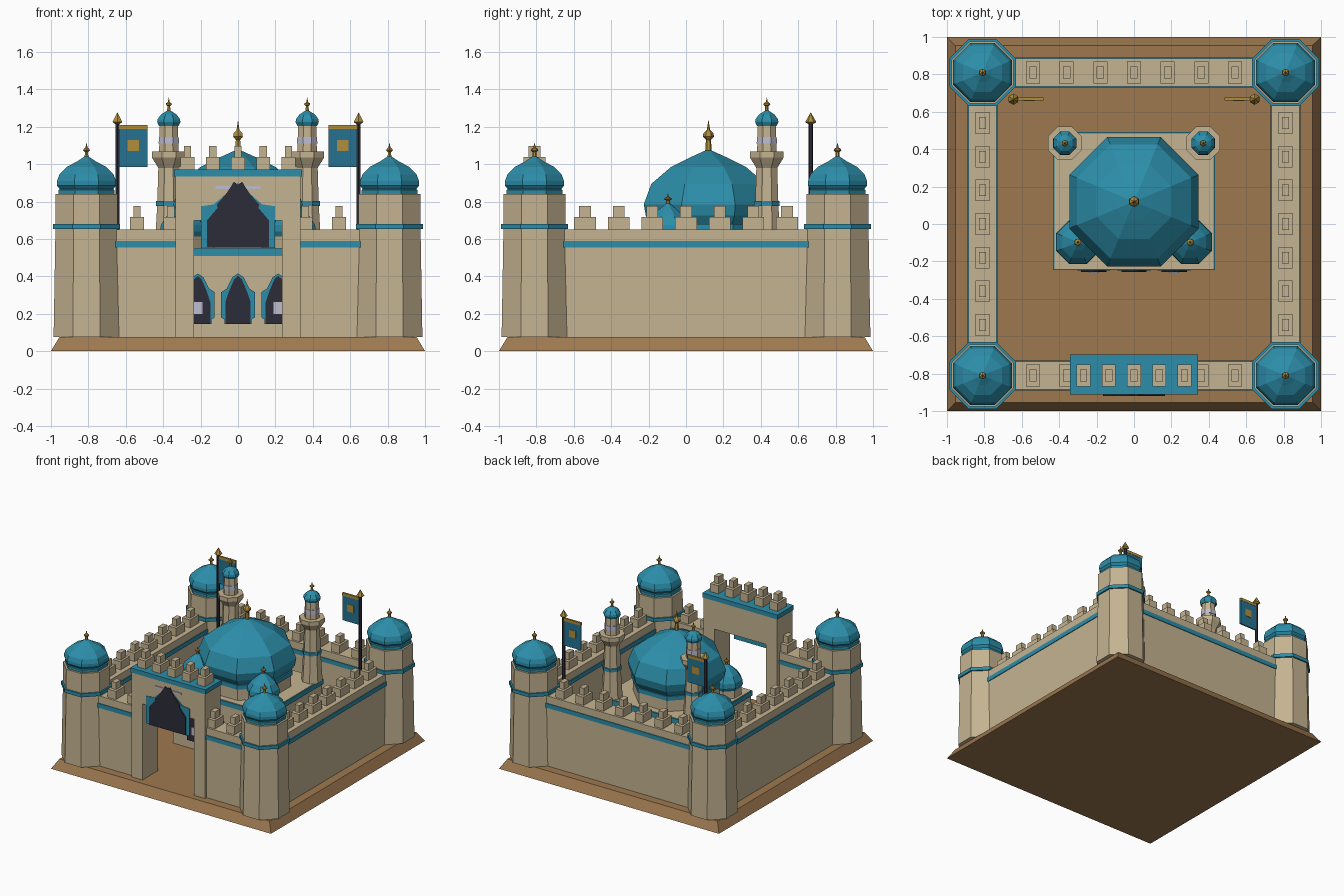
import bpy, bmesh, math

cube = bpy.data.objects.get("Cube")
if cube:
    bpy.data.objects.remove(cube, do_unlink=True)


def material(name, r, g, b):
    m = bpy.data.materials.new(name)
    m.use_nodes = True
    m.diffuse_color = (r, g, b, 1)
    bsdf = next(n for n in m.node_tree.nodes if n.type == 'BSDF_PRINCIPLED')
    bsdf.inputs["Base Color"].default_value = (r, g, b, 1)
    return m


STONE = material("sandstone", 0.56, 0.455, 0.285)
EARTH = material("brown_earth", 0.34, 0.19, 0.08)
TEAL = material("teal_tile", 0.025, 0.27, 0.40)
BANNER = material("banner_blue", 0.018, 0.17, 0.28)
DARK = material("dark_opening", 0.025, 0.025, 0.04)
GOLD = material("gold", 0.43, 0.27, 0.045)
PALE = material("pale_lilac", 0.51, 0.51, 0.65)


def finish(bm, name, mat):
    bmesh.ops.recalc_face_normals(bm, faces=bm.faces)
    me = bpy.data.meshes.new(name)
    bm.to_mesh(me)
    bm.free()
    me.materials.append(mat)
    ob = bpy.data.objects.new(name, me)
    bpy.context.collection.objects.link(ob)
    return ob


def box(name, mat, x, y, z):
    """Box from (low, high) ranges."""
    bm = bmesh.new()
    bmesh.ops.create_cube(bm, size=1)
    for v in bm.verts:
        v.co = [r[0] if c < 0 else r[1] for c, r in zip(v.co, (x, y, z))]
    return finish(bm, name, mat)


def lathe(name, mat, x, y, profile, sides=8):
    """Faceted solid of revolution; radii are measured to the flats."""
    bm = bmesh.new()
    k = 1 / math.cos(math.pi / sides)
    rings = []
    for r, z in profile:
        ring = []
        for i in range(sides):
            a = math.tau * (i + 0.5) / sides
            ring.append(bm.verts.new((x + k * r * math.cos(a), y + k * r * math.sin(a), z)))
        rings.append(ring)
    for lo, hi in zip(rings, rings[1:]):
        for i in range(sides):
            j = (i + 1) % sides
            bm.faces.new((lo[i], lo[j], hi[j], hi[i]))
    bm.faces.new(rings[0])
    bm.faces.new(rings[-1])
    bmesh.ops.remove_doubles(bm, verts=bm.verts, dist=0.0001)
    return finish(bm, name, mat)


def plate(name, mat, half, cx, y, thick):
    """Symmetric upright plate from the (x, z) points of its right half."""
    pts = half + [(-px, pz) for px, pz in reversed(half) if px > 0]
    bm = bmesh.new()
    face = bm.faces.new([bm.verts.new((cx + px, y, pz)) for px, pz in pts])
    out = bmesh.ops.extrude_face_region(bm, geom=[face])
    for v in out["geom"]:
        if isinstance(v, bmesh.types.BMVert):
            v.co.y -= thick
    return finish(bm, name, mat)


def finial(name, x, y, z, h, r):
    shape = [(0.6, 0), (0.45, 0.4), (1, 0.5), (0.9, 0.6), (0.3, 0.7), (0.02, 1)]
    lathe(name, GOLD, x, y, [(r * a, z + h * b) for a, b in shape], 6)


def merlon(name, x, y, z):
    box(name + "_lower", STONE, (x - .037, x + .037), (y - .058, y + .058), (z, z + .067))
    box(name + "_upper", STONE, (x - .02, x + .02), (y - .031, y + .031), (z + .067, z + .125))


# Ground slab with sloping edges
lathe("ground_slab", EARTH, 0, 0, [(1, 0), (0.955, 0.075)], 4)

G = 0.075   # courtyard level
W = 0.81    # wall centre line
SIDES = ((-1, "right"), (1, "left"))


def wall(name, x, y):
    box(name, STONE, x, y, (G, 0.65))
    e = 0.006
    box(name + "_band", TEAL, (x[0] - e, x[1] + e), (y[0] - e, y[1] + e), (0.555, 0.59))


# Curtain walls
wall("back_wall", (-.68, .68), (W - .075, W + .075))
for s, side in SIDES:
    wall(side + "_wall", sorted((s * W - .075, s * W + .075)), (-.68, .68))
    wall(side + "_front_wall", sorted((s * .3, s * .68)), (-W - .075, -W + .075))
for i in range(-3, 4):
    p = i * 0.18
    merlon("back_merlon", p, W, 0.65)
    for s, side in SIDES:
        merlon(side + "_merlon", s * W, p, 0.65)
    if abs(i) > 1:
        merlon("front_merlon", p, -W, 0.65)

# Corner towers
for s, side in SIDES:
    for t, end in ((-1, "front"), (1, "back")):
        n = f"{end}_{side}_tower"
        x, y = s * W, t * W
        lathe(n, STONE, x, y, [(.176, G), (.166, .655), (.165, .84)])
        lathe(n + "_band", TEAL, x, y, [(.178, .652), (.178, .68)])
        lathe(n + "_drum", TEAL, x, y, [(.15, .838), (.15, .862), (.143, .866)])
        lathe(n + "_dome", TEAL, x, y, [(.14, .862), (.157, .885), (.157, .91), (.145, .945),
                                        (.105, .985), (.05, 1.015), (.012, 1.04)])
        finial(n + "_finial", x, y, 1.03, 0.085, 0.018)

# Gatehouse
GY = (-0.905, -0.705)
for s, side in SIDES:
    box(side + "_gate_pier", STONE, sorted((s * .235, s * .335)), GY, (G, 0.70))
box("gate_lintel", STONE, (-.335, .335), GY, (0.70, 0.94))
box("gate_cornice", TEAL, (-.341, .341), (GY[0] - .006, GY[1] + .006), (0.935, 0.972))
for i in range(-2, 3):
    merlon("gate_merlon", i * 0.135, -W, 0.972)

# Pointed panel and trim above the gate passage
plate("gate_trim", TEAL, [(.197, .555), (.197, .775), (.13, .785), (.1, .81), (0, .9)],
      0, GY[0], 0.006)
box("gate_light_bar", PALE, (-.12, .12), (GY[0] - .007, GY[0]), (0.868, 0.884))
plate("gate_panel", DARK, [(.165, .555), (.165, .70), (.11, .765), (.112, .785),
                           (.06, .845), (.022, .905), (0, .89)], 0, GY[0] - .006, 0.008)

# Palace block
box("palace", STONE, (-.425, .425), (-.24, .485), (G, 0.552))
box("palace_cornice", TEAL, (-.432, .432), (-.247, .492), (0.51, 0.549))
for cx in (-0.215, 0, 0.215):
    plate("palace_arch_trim", TEAL, [(.073, .145), (.073, .17), (.09, .18), (.09, .315), (.06, .335),
                                     (.03, .395), (0, .415)], cx, -.24, 0.009)
    plate("palace_arch", DARK, [(.068, .145), (.068, .26), (.048, .32), (.02, .385), (0, .402)],
          cx, -.249, 0.008)
    if cx:
        box("palace_window", PALE, (cx - .025, cx + .025), (-.263, -.255), (0.2, 0.262))

# Great dome
DY = 0.12
lathe("great_drum", STONE, 0, DY, [(.31, .55), (.31, .66)])
lathe("great_drum_band", TEAL, 0, DY, [(.318, .645), (.318, .68)])
lathe("great_dome", TEAL, 0, DY, [(.30, .67), (.335, .725), (.346, .785), (.305, .895),
                                  (.2, .985), (.1, 1.035), (.012, 1.075)])
finial("great_finial", 0, DY, 1.06, 0.175, 0.026)

for s, side in SIDES:
    # Small front domes
    x, y, n = s * 0.3, -0.097, side + "_small"
    lathe(n + "_drum", STONE, x, y, [(.105, .55), (.105, .615)])
    lathe(n + "_dome", TEAL, x, y, [(.105, .612), (.116, .64), (.112, .675), (.085, .72),
                                    (.045, .76), (.01, .79)])
    finial(n + "_finial", x, y, 0.78, 0.065, 0.017)

    # Minarets
    x, y, n = s * 0.37, 0.432, side + "_minaret"
    lathe(n, STONE, x, y, [(.075, .55), (.062, .78), (.056, .98), (.09, 1.035), (.09, 1.068)])
    lathe(n + "_band", TEAL, x, y, [(.068, .775), (.068, .802)])
    lathe(n + "_lantern", STONE, x, y, [(.052, 1.06), (.048, 1.215)])
    lathe(n + "_light", PALE, x, y, [(.054, 1.11), (.053, 1.145)])
    lathe(n + "_dome", TEAL, x, y, [(.053, 1.205), (.062, 1.225), (.06, 1.24), (.042, 1.265),
                                    (.008, 1.287)])
    finial(n + "_finial", x, y, 1.28, 0.075, 0.016)

    # Flags on poles
    x, y, n = s * 0.645, 0.667, side + "_flag"
    lathe(n + "_pole", DARK, x, y, [(.011, G), (.011, 1.225)], 6)
    lathe(n + "_tip", GOLD, x, y, [(.012, 1.215), (.026, 1.225), (.001, 1.275)], 6)
    span = sorted((s * .635, s * .485))
    box(n + "_cloth", BANNER, span, (y - .006, y + .006), (0.985, 1.19))
    box(n + "_top_bar", GOLD, span, (y - .008, y + .008), (1.187, 1.21))
    box(n + "_emblem", GOLD, (s * .56 - .03, s * .56 + .03), (y - .009, y + .009), (1.07, 1.13))
